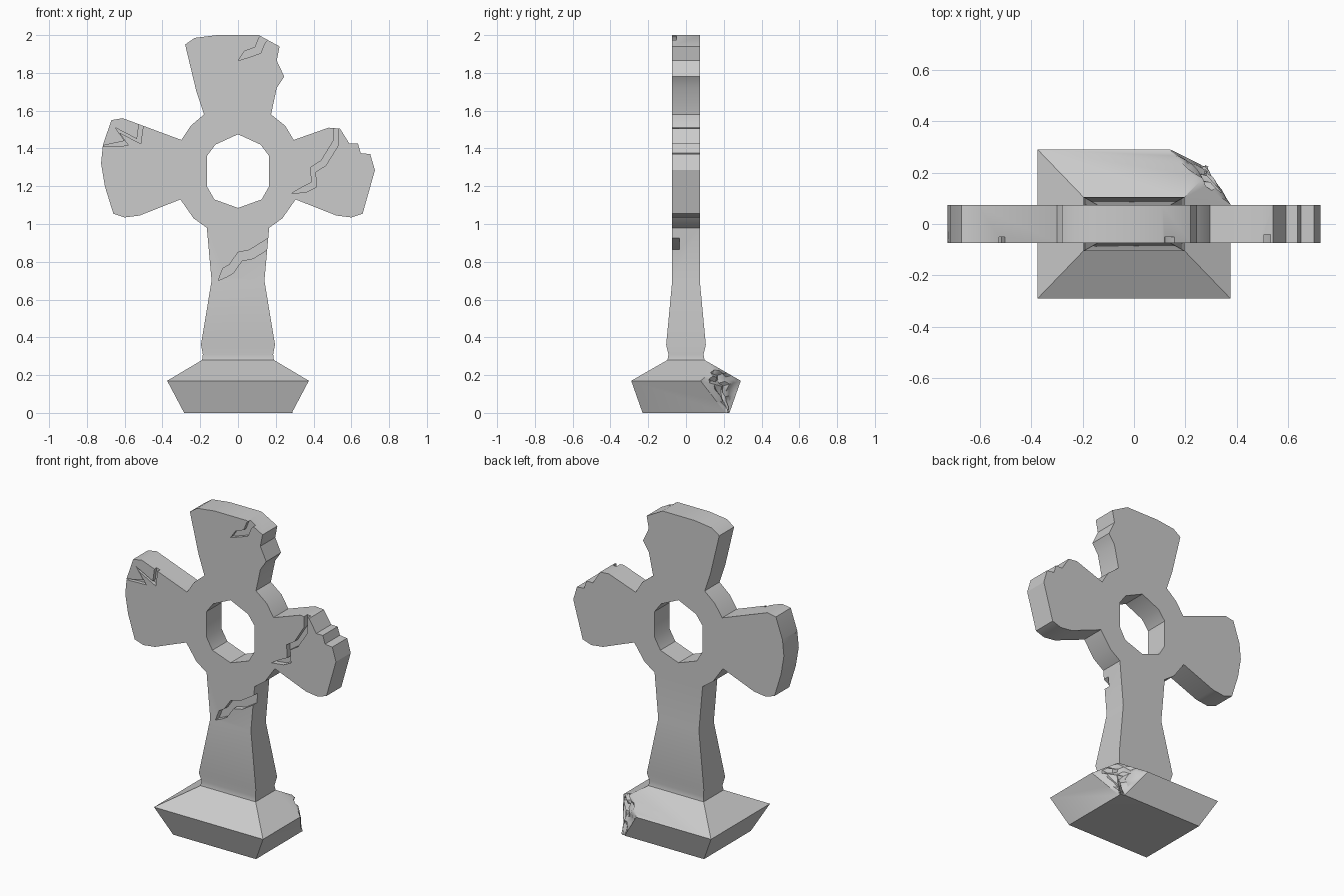
import bpy, bmesh, math, random
from mathutils import Vector

random.seed(4)
cube = bpy.data.objects.get("Cube")
if cube:
    bpy.data.objects.remove(cube, do_unlink=True)

stone = bpy.data.materials.new("grey stone")
stone.use_nodes = True
COLOUR = (0.6, 0.6, 0.6, 1)
stone.diffuse_color = COLOUR
stone.node_tree.nodes["Principled BSDF"].inputs["Base Color"].default_value = COLOUR

HALF = 0.073  # half thickness of the cross


def skin(name, rings):
    """Join closed rings of points into a capped solid."""
    bm = bmesh.new()
    loops = [[bm.verts.new(p) for p in ring] for ring in rings]
    n = len(loops[0])
    for a, b in zip(loops, loops[1:]):
        for i in range(n):
            j = (i + 1) % n
            bm.faces.new((a[i], a[j], b[j], b[i]))
    bm.faces.new(loops[0])
    bm.faces.new(loops[-1])
    bmesh.ops.recalc_face_normals(bm, faces=bm.faces)
    mesh = bpy.data.meshes.new(name)
    bm.to_mesh(mesh)
    bm.free()
    mesh.materials.append(stone)
    obj = bpy.data.objects.new(name, mesh)
    bpy.context.collection.objects.link(obj)
    return obj


def prism(name, pts, place, near, far):
    return skin(name, [[place(u, v, d) for u, v in pts] for d in (near, far)])


def loft(name, levels):
    """Stack rectangles given as (z, half width, half depth)."""
    return skin(name, [[(sx * w, sy * d, z) for sx, sy in ((-1, -1), (1, -1), (1, 1), (-1, 1))]
                       for z, w, d in levels])


def upright(u, v, d):
    return (u, d, v)


def on_slope(u, v, d):
    return (u, v, 0.17 + (v + 0.29) * 0.57 + d)


def cut(obj, cutter):
    whole = obj.data.copy()
    mod = obj.modifiers.new("cut", "BOOLEAN")
    mod.operation = "DIFFERENCE"
    mod.object = cutter
    bpy.context.view_layer.objects.active = obj
    bpy.ops.object.modifier_apply(modifier=mod.name)
    bpy.data.objects.remove(cutter, do_unlink=True)
    # A failed cut loses faces, so keep the uncut part then
    failed = len(obj.data.polygons) < len(whole.polygons)
    spare = obj.data if failed else whole
    if failed:
        obj.data = whole
    bpy.data.meshes.remove(spare)


def crack(obj, path, shift, place=upright, near=-0.2, far=-0.04):
    """Carve a jagged groove that opens from a pointed tip."""
    back = [(u + shift[0], v + shift[1]) for u, v in path[1:]]
    cut(obj, prism("crack_cutter", path + back[::-1], place, near, far))


def break_corner(obj, normal, offset, top):
    """Flatten everything beyond a plane, below a height, into a rough break."""
    bm = bmesh.new()
    bm.from_mesh(obj.data)
    faces = [f for f in bm.faces if all(v.co.z < top for v in f.verts)]
    edges = {e for f in faces for e in f.edges}
    verts = {v for f in faces for v in f.verts}
    bmesh.ops.bisect_plane(bm, geom=[*verts, *edges, *faces],
                           plane_co=normal * offset, plane_no=normal)

    def beyond(co):
        return normal.dot(co) - offset

    outer = [f for f in bm.faces
             if f.calc_center_median().z < top and beyond(f.calc_center_median()) > 1e-4]
    outer = bmesh.ops.triangulate(bm, faces=outer)["faces"]
    bmesh.ops.subdivide_edges(bm, edges=list({e for f in outer for e in f.edges}),
                              cuts=4, use_grid_fill=True)
    for v in bm.verts:
        depth = beyond(v.co)
        if v.co.z < top and depth > 1e-4:
            v.co -= normal * (depth + random.uniform(-.016, .01))
            v.co.z = max(v.co.z, 0)
    bm.to_mesh(obj.data)
    bm.free()


# Ringed cross head: weathered outline, clockwise from the neck
outline = [
    (-.165, .98), (-.235, 1.03), (-.305, 1.13), (-.52, 1.045), (-.6, 1.035), (-.66, 1.055),
    (-.705, 1.2), (-.725, 1.32), (-.715, 1.42), (-.67, 1.55), (-.61, 1.56), (-.3, 1.445),
    (-.25, 1.52), (-.18, 1.58), (-.22, 1.7), (-.28, 1.95), (-.23, 1.985), (-.11, 2),
    (.11, 2), (.22, 1.94), (.205, 1.865), (.245, 1.78), (.205, 1.72), (.175, 1.58),
    (.25, 1.52), (.295, 1.445), (.48, 1.51), (.54, 1.505), (.59, 1.425), (.635, 1.425),
    (.65, 1.375), (.7, 1.37), (.725, 1.285), (.66, 1.055), (.6, 1.035), (.52, 1.045),
    (.305, 1.13), (.235, 1.03), (.165, .98)]
head = prism("cross_head", outline, upright, -HALF, HALF)

# Central opening
side = [(.12, 1.42), (.165, 1.36), (.165, 1.2), (.125, 1.13)]
hole = [(0, 1.475)] + side + [(0, 1.085)] + [(-x, z) for x, z in side[::-1]]
cut(head, prism("hole_cutter", hole, upright, -0.3, 0.3))

# Cracks on the arms
crack(head, [(0, 1.865), (.035, 1.915), (.09, 1.935), (.11, 1.985), (.15, 2.03)], (.03, -.03),
      far=-0.05)
crack(head, [(.28, 1.16), (.34, 1.195), (.39, 1.22), (.385, 1.3), (.44, 1.335), (.505, 1.44),
             (.505, 1.56)], (.025, -.025))
crack(head, [(-.74, 1.41), (-.6, 1.44), (-.65, 1.51), (-.535, 1.45), (-.52, 1.56)], (.02, -.025),
      far=-0.05)

# Flared shaft, in one piece with its spreading foot
shaft = loft("shaft", [(0, .285, .23), (.17, .375, .29), (.28, .19, .098), (.31, .186, .093),
                       (.36, .196, .105), (.7, .14, HALF), (.98, .165, HALF)])
crack(shaft, [(-.105, .7), (-.08, .765), (-.045, .785), (0, .85), (.06, .862), (.2, .95)],
      (.02, -.045), far=-0.035)
crack(shaft, [(-.28, -.2), (-.225, -.12), (-.185, -.185), (-.155, -.16), (-.115, -.235)],
      (.025, 0), on_slope, -0.02, 0.1)
break_corner(shaft, Vector((.656, .724, .213)).normalized(), .338, .285)

# Soft shading on gentle bends only
bpy.ops.object.select_all(action="DESELECT")
for obj in (head, shaft):
    obj.select_set(True)
bpy.context.view_layer.objects.active = head
bpy.ops.object.shade_smooth_by_angle(angle=math.radians(30))
